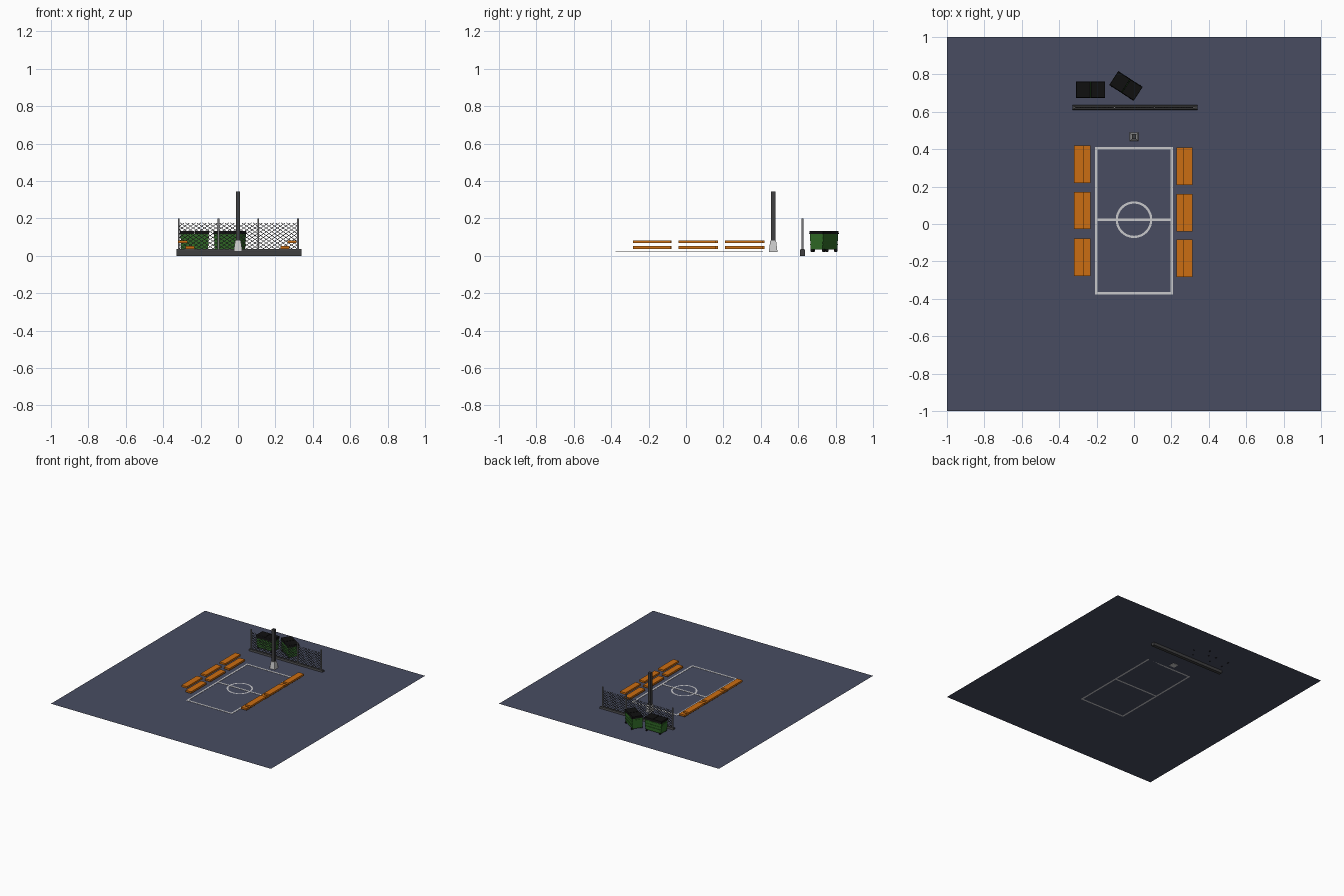
import bpy, bmesh, math
from mathutils import Matrix, Vector

if "Cube" in bpy.data.objects:
    bpy.data.objects.remove(bpy.data.objects["Cube"])


def material(name, rgb):
    m = bpy.data.materials.new(name)
    m.use_nodes = True
    m.diffuse_color = (*rgb, 1)
    m.node_tree.nodes["Principled BSDF"].inputs["Base Color"].default_value = (*rgb, 1)
    return m


ASPHALT = material("blue grey asphalt", (0.065, 0.073, 0.12))
PAINT = material("pale line paint", (0.58, 0.58, 0.6))
ORANGE = material("orange plank", (0.6, 0.155, 0.006))
GREEN = material("green steel", (0.03, 0.15, 0.02))
BLACK = material("black plastic", (0.005, 0.005, 0.005))
CHARCOAL = material("charcoal", (0.05, 0.05, 0.052))
WIRE = material("dark wire", (0.07, 0.07, 0.075))
STEEL = material("grey steel", (0.2, 0.2, 0.21))
CONCRETE = material("pale concrete", (0.6, 0.6, 0.6))

GROUND = 0.024


def finish(name, bm, mat):
    mesh = bpy.data.meshes.new(name)
    bm.to_mesh(mesh)
    bm.free()
    mesh.materials.append(mat)
    ob = bpy.data.objects.new(name, mesh)
    bpy.context.collection.objects.link(ob)
    return ob


def add_box(bm, centre, size, top=(1, 1), matrix=Matrix()):
    """Box whose top face can be scaled in x and y."""
    for v in bmesh.ops.create_cube(bm, size=1)["verts"]:
        if v.co.z > 0:
            v.co.x *= top[0]
            v.co.y *= top[1]
        v.co = matrix @ (v.co * Vector(size) + Vector(centre))


def box(name, centre, size, mat, top=(1, 1), matrix=Matrix()):
    bm = bmesh.new()
    add_box(bm, centre, size, top, matrix)
    return finish(name, bm, mat)


def cylinder(name, centre, radius, depth, mat, sides=12, matrix=Matrix()):
    bm = bmesh.new()
    bmesh.ops.create_cone(bm, cap_ends=True, segments=sides, radius1=radius, radius2=radius,
                          depth=depth, matrix=Matrix.Translation(centre) @ matrix)
    return finish(name, bm, mat)


# Ground sheet
bm = bmesh.new()
bmesh.ops.create_grid(bm, x_segments=1, y_segments=1, size=1,
                      matrix=Matrix.Translation((0, 0, GROUND)))
finish("ground", bm, ASPHALT)

# Court markings
LINE_Z, LINE_W = GROUND + 0.001, 0.014
COURT_Y = 0.018
bm = bmesh.new()
for side in (-1, 1):
    add_box(bm, (side * 0.201, COURT_Y, LINE_Z), (LINE_W, 0.79, 0.002))
    add_box(bm, (0, COURT_Y + side * 0.388, LINE_Z), (0.388, LINE_W, 0.002))
add_box(bm, (0, 0.023, LINE_Z), (0.388, LINE_W, 0.002))
finish("court_lines", bm, PAINT)

bm = bmesh.new()
rings = []
for radius in (0.086, 0.098):
    rings.append([bm.verts.new((radius * math.cos(a), 0.023 + radius * math.sin(a), LINE_Z + 0.001))
                  for a in (math.tau * i / 48 for i in range(48))])
for i in range(48):
    j = (i + 1) % 48
    bm.faces.new((rings[0][i], rings[1][i], rings[1][j], rings[0][j]))
finish("centre_circle", bm, PAINT)

# Two-step bleachers on both sides
for side, label, ys in ((-1, "right", (0.32, 0.072, -0.178)), (1, "left", (0.308, 0.061, -0.184))):
    for n, y in enumerate(ys):
        shift = 0 if side < 0 else -0.006
        box(f"{label}_low_bench_{n}", (side * (0.257 + shift), y, 0.044), (0.05, 0.2, 0.015), ORANGE)
        box(f"{label}_high_bench_{n}", (side * (0.295 + shift), y, 0.0755), (0.05, 0.2, 0.015), ORANGE)

# Square pole in a tapered footing
box("pole_footing", (0, 0.466, 0.051), (0.047, 0.047, 0.062), CONCRETE, top=(0.65, 0.65))
box("pole", (0, 0.466, 0.21), (0.023, 0.023, 0.27), CHARCOAL)

# Fence kerb, posts and wire netting
FENCE_Y = 0.623
box("fence_kerb", (0.005, FENCE_Y, 0.014), (0.668, 0.027, 0.028), CHARCOAL)
box("fence_kerb_cap", (0.005, FENCE_Y, 0.0325), (0.668, 0.027, 0.009), CHARCOAL, top=(1, 0.65))
for n in range(4):
    cylinder(f"fence_post_{n}", (-0.317 + n * 0.2125, FENCE_Y, 0.115), 0.005, 0.17, STEEL)

bm = bmesh.new()
X0, X1, Z0, Z1, SLOPE, GAP = -0.318, 0.32, 0.036, 0.176, 0.67, 0.03
run = (Z1 - Z0) / SLOPE
for n in range(int((X1 - X0 + run) / GAP) + 1):
    foot = X0 - run + n * GAP
    a, b = max(foot, X0), min(foot + run, X1)
    if b - a < 0.004:
        continue
    start = Vector((a, FENCE_Y, Z0 + (a - foot) * SLOPE))
    end = Vector((b, FENCE_Y, Z0 + (b - foot) * SLOPE))
    for mirrored in (False, True):
        p, q = start.copy(), end.copy()
        if mirrored:
            p.x, q.x = X0 + X1 - p.x, X0 + X1 - q.x
        turn = (q - p).to_track_quat("X", "Z").to_matrix().to_4x4()
        add_box(bm, (0, 0, 0), ((q - p).length, 0.003, 0.003),
                matrix=Matrix.Translation((p + q) / 2) @ turn)
finish("fence_netting", bm, WIRE)


# Wheeled bins with ribbed walls and a two-part lid
def bin_container(label, x, y, angle):
    place = Matrix.Translation((x, y, 0)) @ Matrix.Rotation(angle, 4, "Z")
    box(label + "_body", (0, 0, 0.0745), (0.144, 0.076, 0.083), GREEN, (1.04, 1.08), place)
    bm = bmesh.new()
    for z in (0.06, 0.083, 0.106):
        for side in (-1, 1):
            add_box(bm, (0, side * 0.04, z), (0.146, 0.006, 0.007), matrix=place)
    for side in (-1, 1):
        add_box(bm, (side * 0.074, 0, 0.1), (0.008, 0.06, 0.012), matrix=place)
    finish(label + "_ribs", bm, GREEN)
    for side in (-1, 1):
        box(f"{label}_lid_{side}", (side * 0.0393, 0, 0.1245), (0.077, 0.089, 0.017), BLACK,
            (0.97, 0.92), place)
        for end in (-1, 1):
            spot = place @ Vector((side * 0.06, end * 0.036, 0.029))
            turn = Matrix.Rotation(angle, 4, "Z") @ Matrix.Rotation(math.pi / 2, 4, "Y")
            cylinder(f"{label}_wheel_{side}_{end}", spot, 0.009, 0.008, BLACK, 12, turn)


bin_container("straight_bin", -0.232, 0.718, 0)
bin_container("turned_bin", -0.043, 0.738, math.radians(-33))
